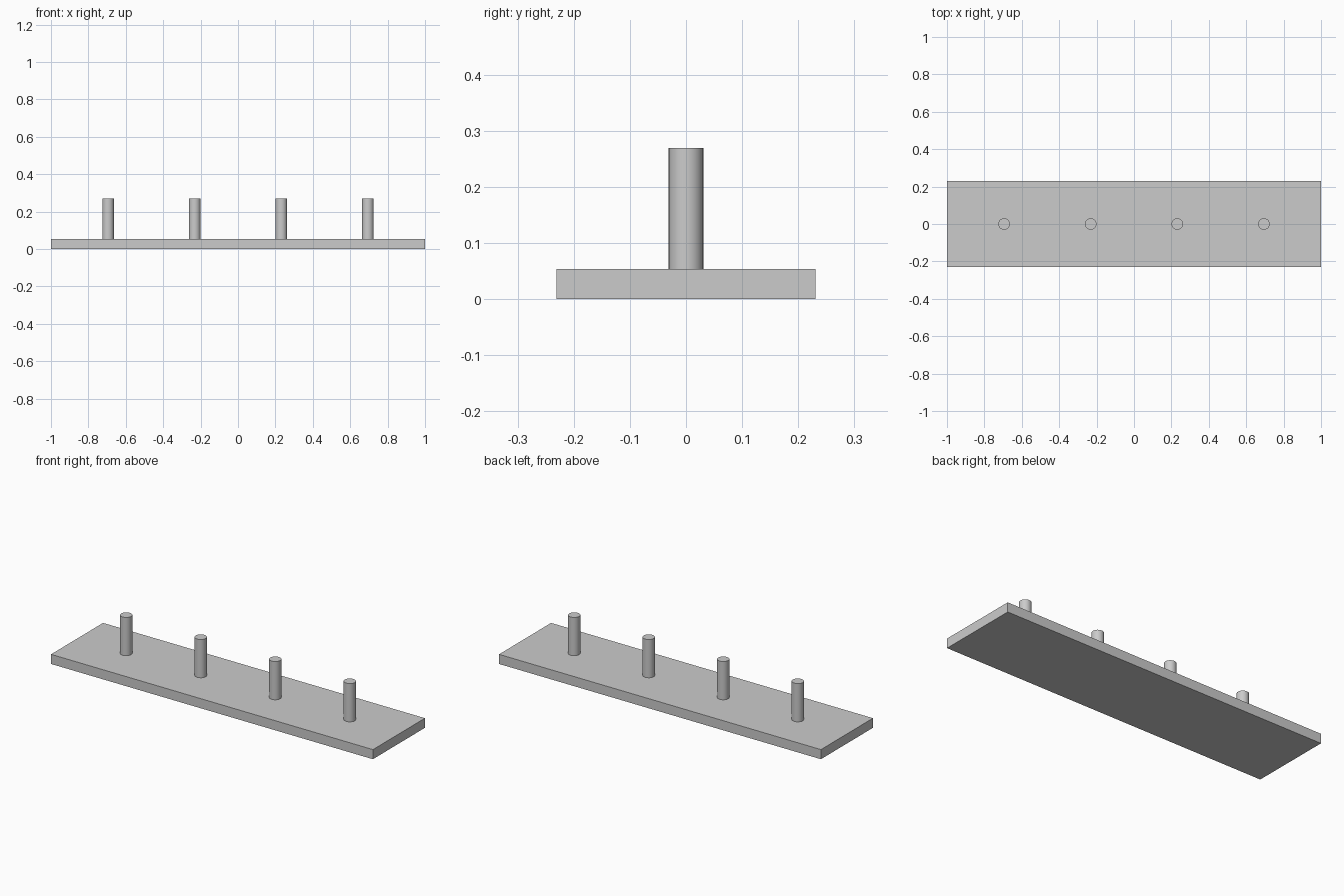
import bpy

# Remove the default cube
cube = bpy.data.objects.get("Cube")
if cube:
    bpy.data.objects.remove(cube, do_unlink=True)

LENGTH, DEPTH, THICK = 2.0, 0.462, 0.054
PEG_RADIUS, PEG_TOP, PEG_SPACING, PEG_COUNT = 0.031, 0.269, 0.463, 4

# Single plain grey
grey = bpy.data.materials.new("plain_grey")
grey.use_nodes = True
colour = (0.6, 0.6, 0.6, 1.0)
grey.diffuse_color = colour
grey.node_tree.nodes["Principled BSDF"].inputs["Base Color"].default_value = colour


def finish(name):
    obj = bpy.context.object
    obj.name = obj.data.name = name
    obj.data.materials.append(grey)
    return obj


# Flat base board
bpy.ops.mesh.primitive_cube_add(size=1, location=(0, 0, THICK / 2))
board = finish("base_board")
board.scale = (LENGTH, DEPTH, THICK)
bpy.ops.object.transform_apply(location=False, rotation=False, scale=True)

# Row of round upright pegs
for i in range(PEG_COUNT):
    x = (i - (PEG_COUNT - 1) / 2) * PEG_SPACING
    bpy.ops.mesh.primitive_cylinder_add(
        vertices=24, radius=PEG_RADIUS, depth=PEG_TOP - THICK,
        location=(x, 0, (PEG_TOP + THICK) / 2))
    finish(f"peg_{i + 1}")
    bpy.ops.object.shade_smooth_by_angle()
